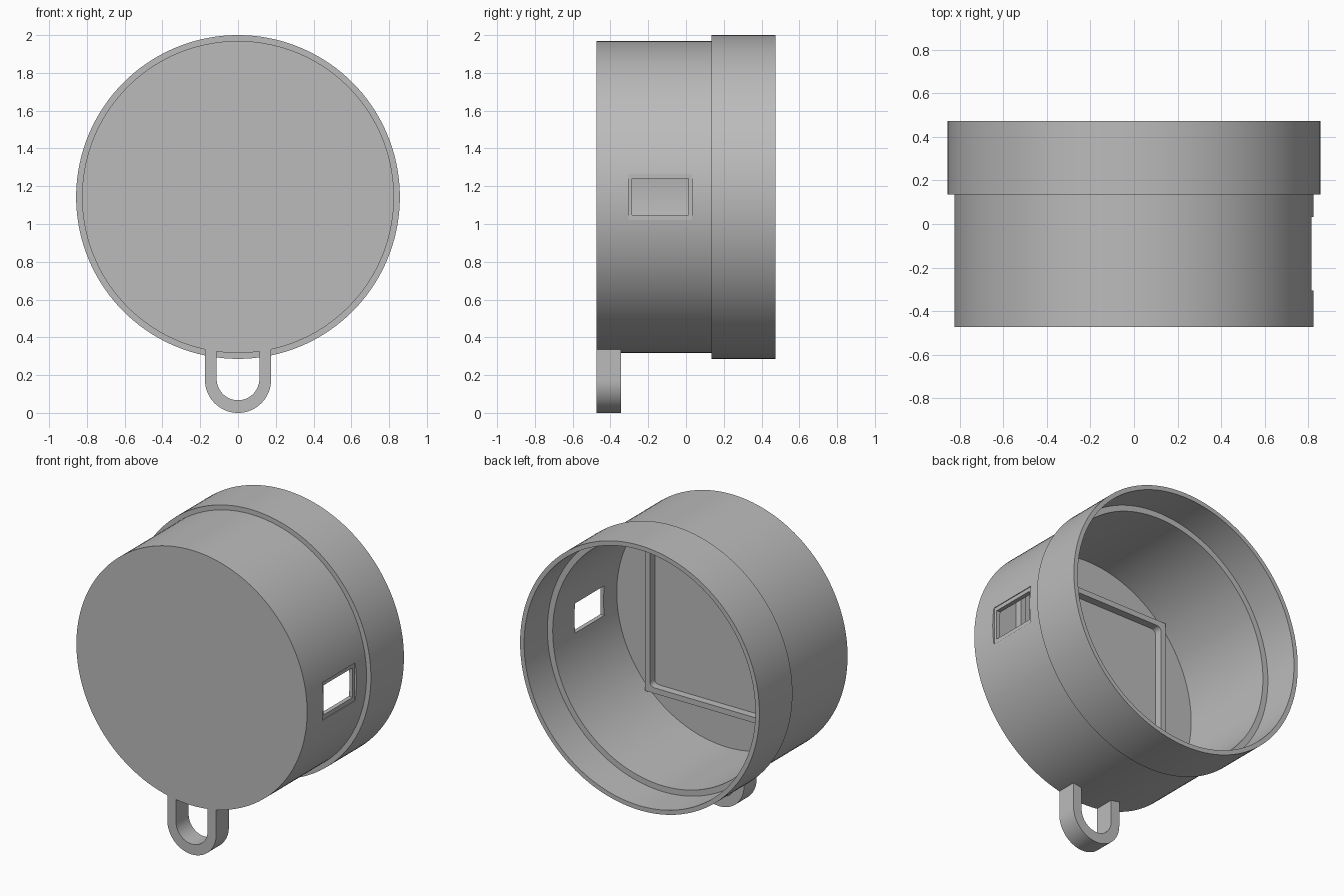
import bpy, bmesh, math
from mathutils import Vector

old = bpy.data.objects.get("Cube")
if old:
    bpy.data.objects.remove(old, do_unlink=True)

AXIS_Z = 1.143   # height of the cup's axis
FRONT = -0.473

grey = bpy.data.materials.new("plain grey")
grey.use_nodes = True
GREY = (0.5, 0.5, 0.5, 1)
grey.diffuse_color = GREY
grey.node_tree.nodes["Principled BSDF"].inputs["Base Color"].default_value = GREY


def activate(obj):
    bpy.ops.object.select_all(action='DESELECT')
    obj.select_set(True)
    bpy.context.view_layer.objects.active = obj


def finish(obj):
    activate(obj)
    obj.data.materials.clear()
    obj.data.materials.append(grey)
    bpy.ops.object.shade_smooth_by_angle(angle=math.radians(30))


def lathe(name, profile, steps=144):
    """Revolve (radius, y) points around the y axis."""
    bm = bmesh.new()
    verts = [bm.verts.new((r, y, 0)) for r, y in profile]
    edges = [bm.edges.new(pair) for pair in zip(verts, verts[1:])]
    bmesh.ops.spin(bm, geom=verts + edges, cent=(0, 0, 0), axis=(0, 1, 0),
                   angle=math.tau, steps=steps, use_merge=True)
    bmesh.ops.remove_doubles(bm, verts=bm.verts, dist=1e-5)
    bmesh.ops.recalc_face_normals(bm, faces=bm.faces)
    mesh = bpy.data.meshes.new(name)
    bm.to_mesh(mesh)
    bm.free()
    obj = bpy.data.objects.new(name, mesh)
    bpy.context.collection.objects.link(obj)
    obj.location.z = AXIS_Z
    return obj


def extrude_outline(name, outlines, y0, y1, z):
    """Fill (x, z) outlines, holes included, and extrude them from y0 to y1."""
    curve = bpy.data.curves.new(name, 'CURVE')
    curve.dimensions = '2D'
    curve.fill_mode = 'BOTH'
    curve.extrude = (y1 - y0) / 2
    for points in outlines:
        spline = curve.splines.new('POLY')
        spline.points.add(len(points) - 1)
        for p, (px, pz) in zip(spline.points, points):
            p.co = (px, pz, 0, 1)
        spline.use_cyclic_u = True
    obj = bpy.data.objects.new(name, curve)
    bpy.context.collection.objects.link(obj)
    obj.location = (0, (y0 + y1) / 2, z)
    obj.rotation_euler.x = math.pi / 2
    activate(obj)
    bpy.ops.object.convert(target='MESH')
    obj = bpy.context.object
    bm = bmesh.new()
    bm.from_mesh(obj.data)
    bmesh.ops.remove_doubles(bm, verts=bm.verts, dist=1e-5)
    bmesh.ops.recalc_face_normals(bm, faces=bm.faces)
    bm.to_mesh(obj.data)
    bm.free()
    return obj


def arc(cx, cz, r, a0, a1, n):
    return [(cx + r * math.cos(math.radians(a0 + (a1 - a0) * i / n)),
             cz + r * math.sin(math.radians(a0 + (a1 - a0) * i / n)))
            for i in range(n + 1)]


def cut_box(target, low, high):
    low, high = Vector(low), Vector(high)
    bpy.ops.mesh.primitive_cube_add(size=1, location=(low + high) / 2)
    cutter = bpy.context.object
    cutter.scale = high - low
    cutter.hide_render = True
    mod = target.modifiers.new("cut", 'BOOLEAN')
    mod.operation = 'DIFFERENCE'
    mod.solver = 'EXACT'
    mod.object = cutter
    activate(target)
    bpy.ops.object.modifier_apply(modifier=mod.name)
    bpy.data.objects.remove(cutter, do_unlink=True)


# Stepped cup, open at the back, with a ledge inside the wide rim
cup = lathe("cup_body", [
    (0, FRONT), (0.826, FRONT), (0.826, 0.135), (0.857, 0.135),
    (0.857, 0.473), (0.828, 0.473), (0.828, 0.235), (0.79, 0.235),
    (0.79, -0.42), (0, -0.42)])

# Side window: shallow recess around a through hole
cut_box(cup, (0.812, -0.305, 1.02), (0.95, 0.032, 1.265))
cut_box(cup, (0.7, -0.285, 1.048), (0.95, 0.013, 1.24))
finish(cup)

# Square raised frame on the inner floor, with rounded inner corners
h, w, r = 0.553, 0.036, 0.03
c = h - w - r
outer = [(h, h), (-h, h), (-h, -h), (h, -h)]
inner = []
for k, (sx, sz) in enumerate([(1, 1), (-1, 1), (-1, -1), (1, -1)]):
    inner += arc(sx * c, sz * c, r, 90 * k, 90 * k + 90, 6)
finish(extrude_outline("floor_frame", [outer, inner], -0.43, -0.37, AXIS_Z))

# U-shaped hanging loop under the front edge
R, ri, top = 0.175, 0.113, 0.336
loop = ([(-R, top)] + arc(0, R, R, 180, 360, 40) + [(R, top), (ri, top)]
        + arc(0, R + 0.005, ri, 360, 180, 40) + [(-ri, top)])
finish(extrude_outline("hanging_loop", [loop], FRONT, -0.343, 0))
